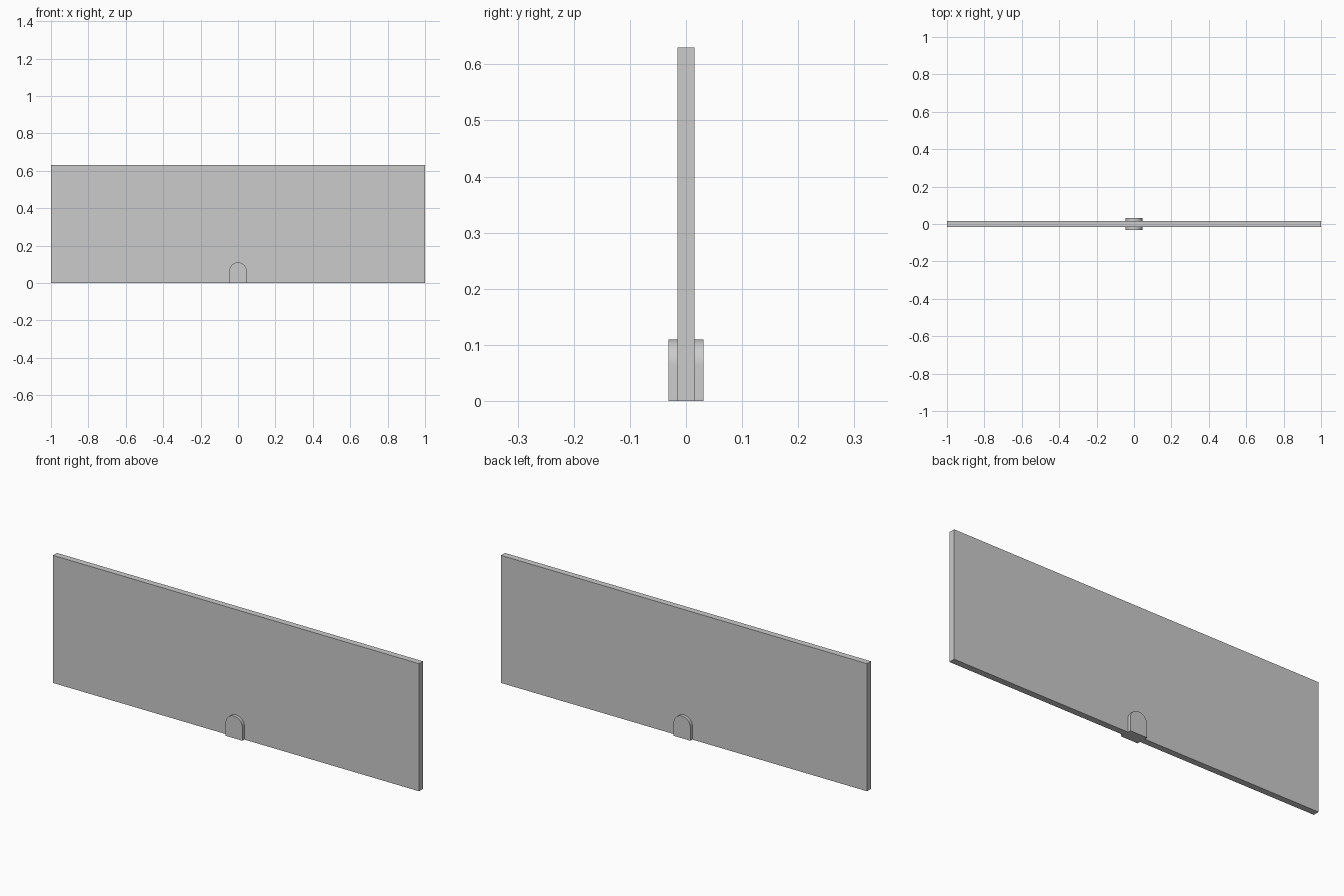
import bpy, bmesh, math

if "Cube" in bpy.data.objects:
    bpy.data.objects.remove(bpy.data.objects["Cube"])

PANEL_T = 0.031
PANEL_H = 0.63
CLIP_R = 0.046
CLIP_H = 0.11
CLIP_D = 0.062


def extrude_profile(name, points, depth):
    """Extrude an x-z outline along y, centred on y = 0."""
    bm = bmesh.new()
    face = bm.faces.new([bm.verts.new((x, -depth / 2, z)) for x, z in points])
    ext = bmesh.ops.extrude_face_region(bm, geom=[face])
    verts = [g for g in ext["geom"] if isinstance(g, bmesh.types.BMVert)]
    bmesh.ops.translate(bm, verts=verts, vec=(0, depth, 0))
    bmesh.ops.recalc_face_normals(bm, faces=bm.faces)
    mesh = bpy.data.meshes.new(name)
    bm.to_mesh(mesh)
    bm.free()
    obj = bpy.data.objects.new(name, mesh)
    bpy.context.collection.objects.link(obj)
    return obj


# Thin upright panel
extrude_profile("panel", [(-1, 0), (1, 0), (1, PANEL_H), (-1, PANEL_H)], PANEL_T)

# Round-topped clip straddling the bottom edge
steps = 32
arch = [(CLIP_R * math.cos(math.pi * i / steps),
         CLIP_H - CLIP_R + CLIP_R * math.sin(math.pi * i / steps))
        for i in range(steps + 1)]
clip = extrude_profile("bottom_clip", [(-CLIP_R, 0), (CLIP_R, 0)] + arch, CLIP_D)

# Smooth the arch, keep the rims sharp
bpy.context.view_layer.objects.active = clip
clip.select_set(True)
bpy.ops.object.shade_smooth_by_angle(angle=math.radians(30))
